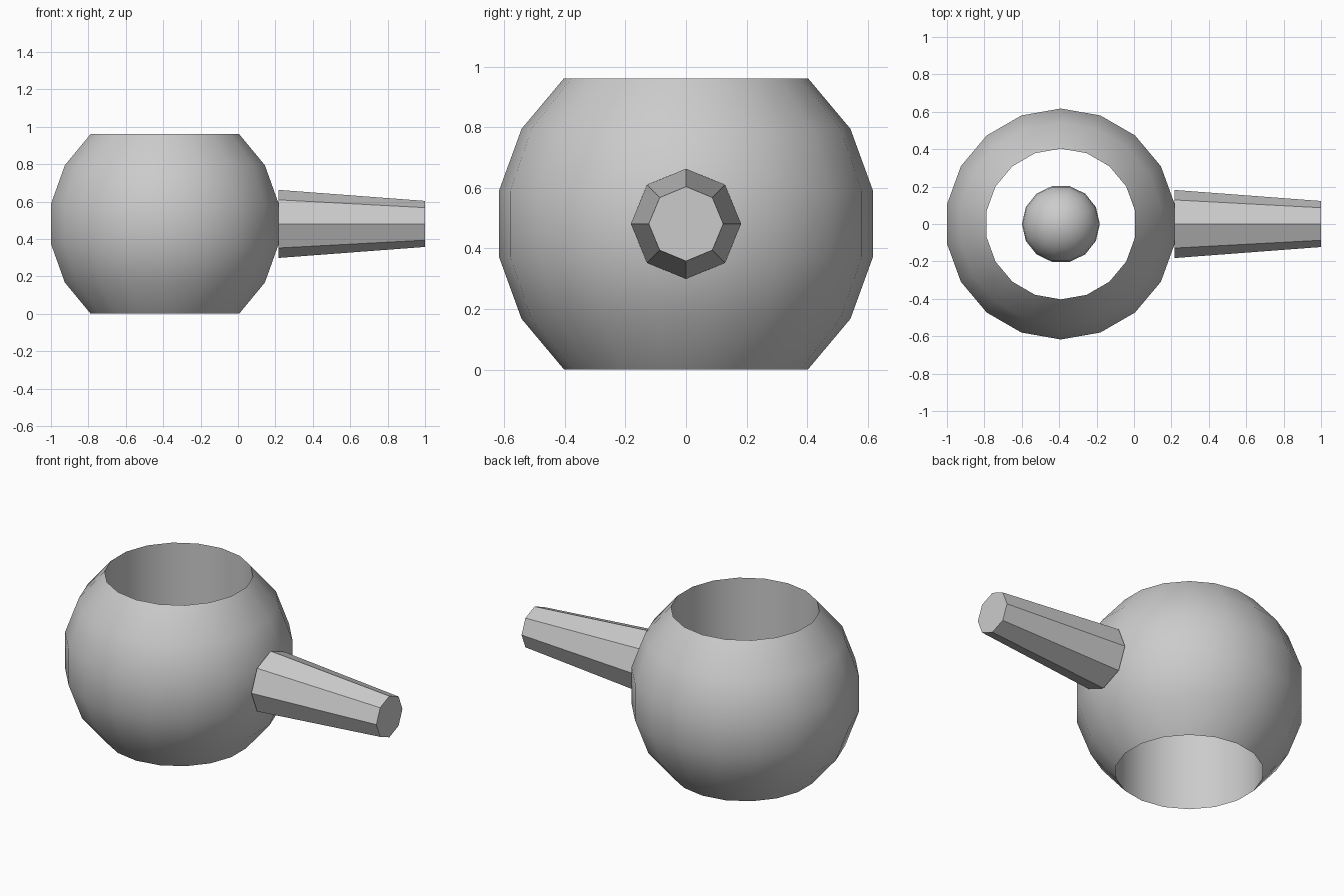
import bpy, bmesh
from math import radians, sin, cos, pi

if "Cube" in bpy.data.objects:
    bpy.data.objects.remove(bpy.data.objects["Cube"])

CX, CZ, R = -0.391, 0.481, 0.627   # centre and radius of the round body


def finish(name, bm, smooth):
    bmesh.ops.recalc_face_normals(bm, faces=bm.faces)
    mesh = bpy.data.meshes.new(name)
    bm.to_mesh(mesh)
    bm.free()
    obj = bpy.data.objects.new(name, mesh)
    bpy.context.collection.objects.link(obj)
    if smooth:
        bpy.ops.object.select_all(action='DESELECT')
        obj.select_set(True)
        bpy.context.view_layer.objects.active = obj
        bpy.ops.object.shade_smooth_by_angle(angle=radians(40))
    return obj


# Body: 18-sided sphere band, closed on the inside by a straight bore
bm = bmesh.new()
N = 18
rings = []
for lat in (-50, -30, -10, 10, 30, 50):
    r, z = R * cos(radians(lat)), R * sin(radians(lat))
    rings.append([bm.verts.new((r * cos(pi / 2 + 2 * pi * i / N),
                                r * sin(pi / 2 + 2 * pi * i / N), z))
                  for i in range(N)])
for k, low in enumerate(rings):
    high = rings[(k + 1) % len(rings)]   # last pair forms the bore wall
    for i in range(N):
        j = (i + 1) % N
        bm.faces.new((low[i], low[j], high[j], high[i]))
body = finish("round_body", bm, True)
body.location = (CX, 0, CZ)

# Loose ball in the middle of the bore
bm = bmesh.new()
bmesh.ops.create_uvsphere(bm, u_segments=14, v_segments=14, radius=0.208)
ball = finish("inner_ball", bm, True)
ball.location = (CX, 0, CZ)
ball.rotation_euler = (0, 0, pi / 2)

# Handle: tapered flat-sided octagonal rod pointing along +x
bm = bmesh.new()
bmesh.ops.create_cone(bm, cap_ends=True, segments=8, radius1=0.182,
                      radius2=0.123, depth=0.784)
handle = finish("handle", bm, False)
handle.rotation_euler = (0, pi / 2, 0)
handle.location = (0.608, 0, CZ)
